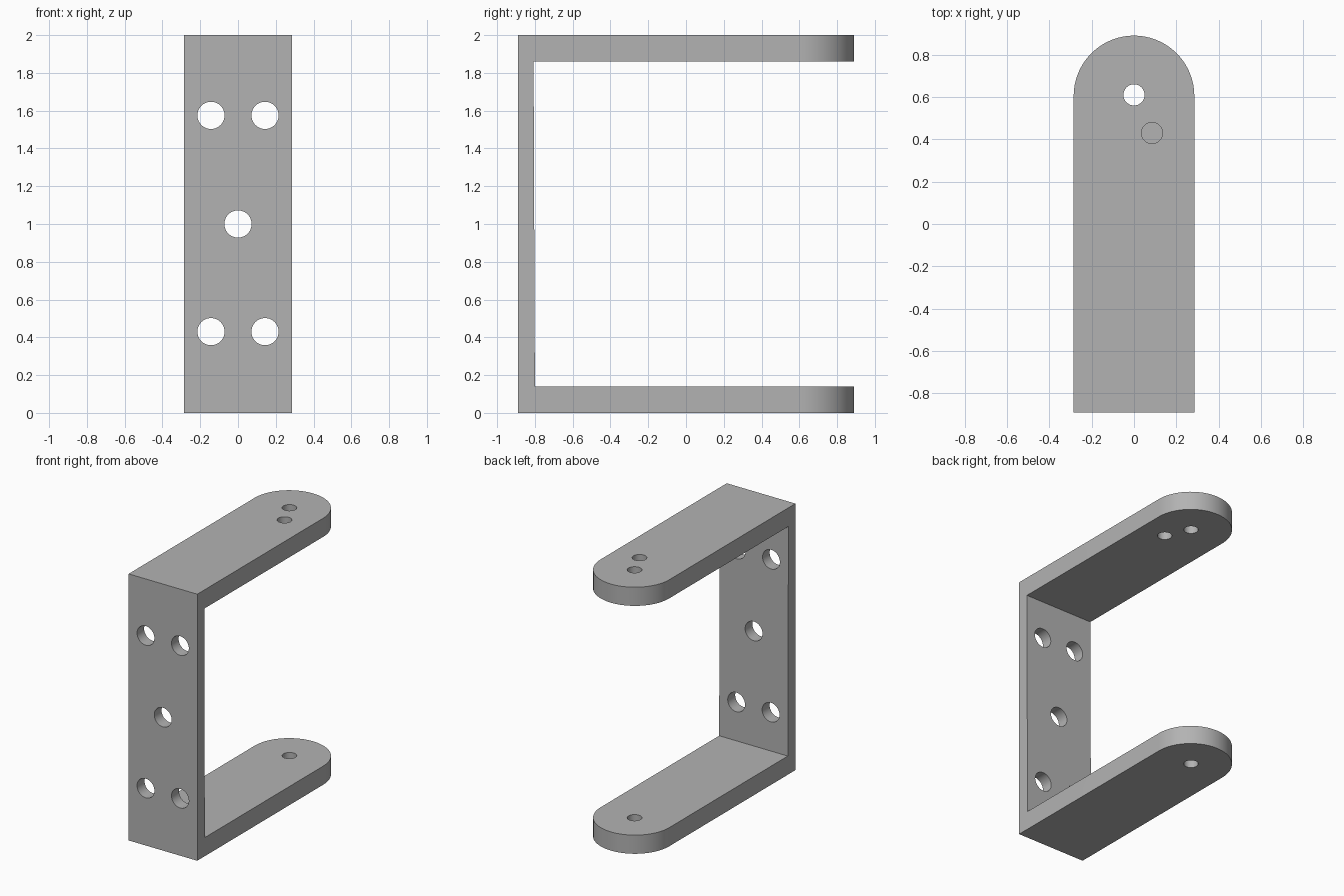
import bpy, bmesh, math
from mathutils import Vector

cube = bpy.data.objects.get("Cube")
if cube:
    bpy.data.objects.remove(cube, do_unlink=True)

HALF_W, HALF_D, HEIGHT = 0.285, 0.89, 2.0
ARM = 0.14                      # arm thickness
ROUND_Y = HALF_D - HALF_W       # centre of the rounded arm ends

grey = bpy.data.materials.new("plain grey")
grey.use_nodes = True
colour = (0.45, 0.45, 0.45, 1)
grey.diffuse_color = colour
grey.node_tree.nodes["Principled BSDF"].inputs["Base Color"].default_value = colour


def prism(name, outline, direction):
    """Extrude a closed outline of points along a direction."""
    bm = bmesh.new()
    face = bm.faces.new([bm.verts.new(p) for p in outline])
    new = bmesh.ops.extrude_face_region(bm, geom=[face])["geom"]
    bmesh.ops.translate(bm, vec=Vector(direction),
                        verts=[v for v in new if isinstance(v, bmesh.types.BMVert)])
    bmesh.ops.recalc_face_normals(bm, faces=bm.faces)
    mesh = bpy.data.meshes.new(name)
    bm.to_mesh(mesh)
    bm.free()
    mesh.materials.append(grey)
    obj = bpy.data.objects.new(name, mesh)
    bpy.context.collection.objects.link(obj)
    return obj


def arc(radius, start, end, steps):
    angles = [start + (end - start) * i / steps for i in range(steps + 1)]
    return [(radius * math.cos(a), radius * math.sin(a)) for a in angles]


def carve(target, cutter, operation="DIFFERENCE"):
    mod = target.modifiers.new("carve", "BOOLEAN")
    mod.operation, mod.solver, mod.object = operation, "EXACT", cutter
    bpy.context.view_layer.objects.active = target
    bpy.ops.object.modifier_apply(modifier=mod.name)
    bpy.data.objects.remove(cutter, do_unlink=True)


# U-shaped side profile, with a back plate that thins very slightly upward
side = [(-HALF_D, 0), (1, 0), (1, ARM), (-0.80, ARM),
        (-0.807, HEIGHT - ARM), (1, HEIGHT - ARM), (1, HEIGHT), (-HALF_D, HEIGHT)]
bracket = prism("bracket", [(-0.4, y, z) for y, z in side], (0.8, 0, 0))

# Trim to the plan outline with rounded arm ends
plan = [(-HALF_W, -1), (HALF_W, -1)]
plan += [(x, y + ROUND_Y) for x, y in arc(HALF_W, 0, math.pi, 48)]
carve(bracket, prism("plan_trim", [(x, y, -0.1) for x, y in plan], (0, 0, 2.2)), "INTERSECT")

ring = arc(1, 0, math.tau, 40)[:-1]

# Mounting holes through the plate
for x, z in [(-0.143, 0.43), (0.143, 0.43), (0, 1), (-0.143, 1.575), (0.143, 1.575)]:
    circle = [(x + 0.072 * a, -1, z + 0.072 * b) for a, b in ring]
    carve(bracket, prism("mount_hole", circle, (0, 0.4, 0)))

# Pivot hole through both arms, and an offset hole in the upper arm only
for x, y, base in [(0, 0.61, -0.1), (0.085, 0.43, 1)]:
    circle = [(x + 0.05 * a, y + 0.05 * b, base) for a, b in ring]
    carve(bracket, prism("arm_hole", circle, (0, 0, 2.1 - base)))

bpy.ops.object.select_all(action="DESELECT")
bracket.select_set(True)
bpy.context.view_layer.objects.active = bracket
bpy.ops.object.shade_smooth_by_angle(angle=math.radians(30))
